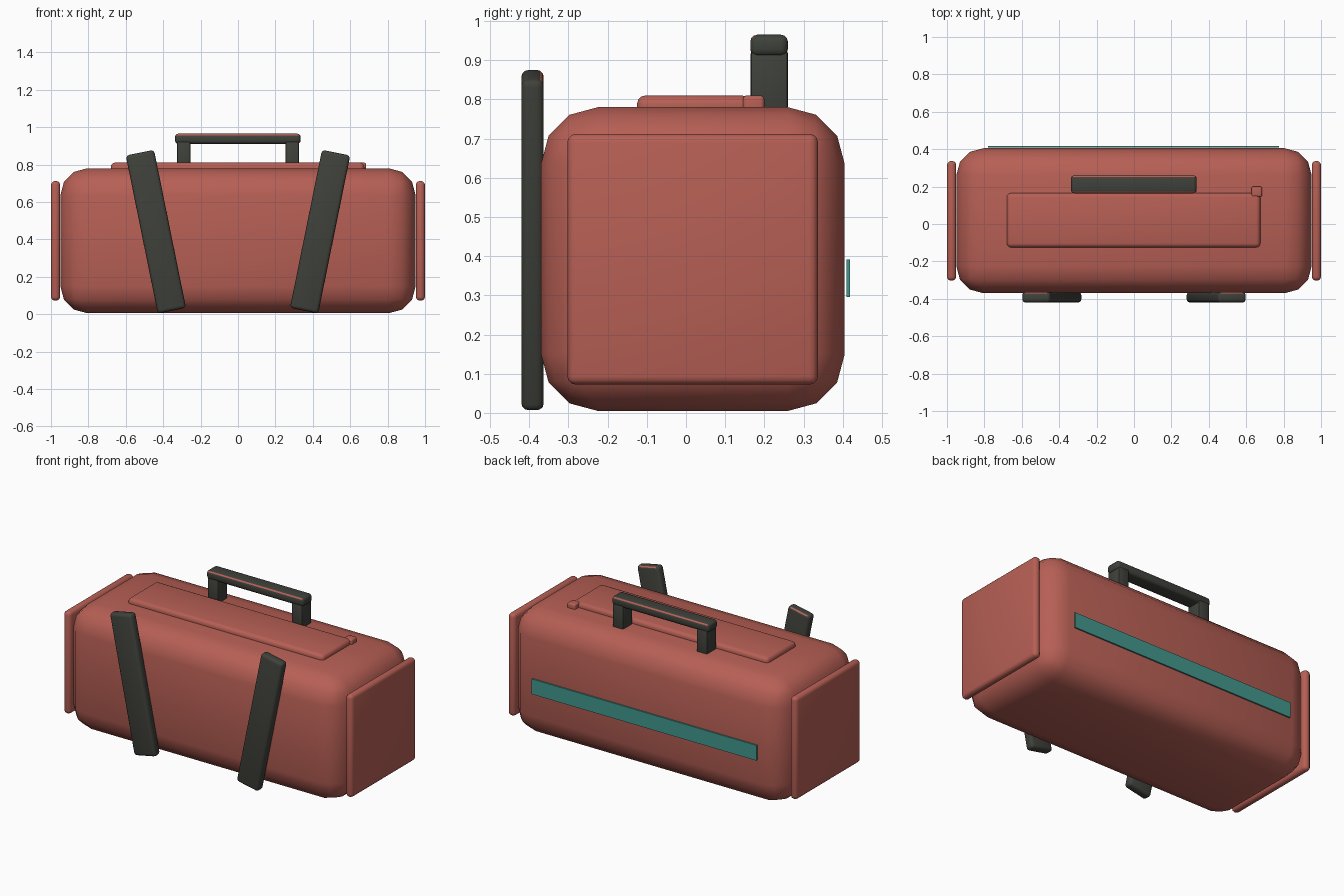
import bpy
from mathutils import Vector, Matrix
from math import radians

if "Cube" in bpy.data.objects:
    bpy.data.objects.remove(bpy.data.objects["Cube"], do_unlink=True)


def material(name, rgb):
    mat = bpy.data.materials.new(name)
    mat.use_nodes = True
    colour = (*rgb, 1)
    mat.diffuse_color = colour
    mat.node_tree.nodes["Principled BSDF"].inputs["Base Color"].default_value = colour
    return mat


red = material("brick red", (0.47, 0.115, 0.09))
dark = material("charcoal", (0.05, 0.053, 0.043))
teal = material("teal", (0.055, 0.31, 0.27))


def block(name, low, high, mats, bevel=0.0, segments=3, tilt=0.0):
    """Rounded box between two corners, tilted about the y axis."""
    low, high = Vector(low), Vector(high)
    bpy.ops.mesh.primitive_cube_add(size=1, location=(low + high) / 2)
    obj = bpy.context.object
    obj.name = name
    obj.data.transform(Matrix.Diagonal((high - low).to_4d()))
    for mat in mats:
        obj.data.materials.append(mat)
    if bevel:
        mod = obj.modifiers.new("rounding", "BEVEL")
        mod.width, mod.segments = bevel, segments
        mod.limit_method = "NONE"
        bpy.ops.object.modifier_apply(modifier=mod.name)
        bpy.ops.object.shade_smooth_by_angle(angle=radians(40))
    obj.rotation_euler.y = tilt
    return obj


# Bag body
block("bag_body", (-0.95, -0.37, 0.005), (0.95, 0.405, 0.78), [red], 0.145)

# Flap and zip pull on top
block("top_flap", (-0.68, -0.125, 0.75), (0.675, 0.165, 0.81), [red], 0.022)
block("zip_pull", (0.628, 0.145, 0.755), (0.685, 0.2, 0.81), [red], 0.01)

# Mirrored end panels, front straps and handle posts
for side, s in (("right", -1), ("left", 1)):
    xs = sorted((s * 0.951, s * 1.0))
    block(side + "_end_panel", (xs[0], -0.303, 0.072), (xs[1], 0.337, 0.712), [red], 0.022)

    x = s * 0.439
    strap = block(side + "_front_strap", (x - 0.077, -0.42, 0.01), (x + 0.077, -0.363, 0.872),
                  [dark, red], 0.018, 3, s * 0.2)
    # Red piping on the upper rear edge
    for face in strap.data.polygons:
        if face.normal.z > 0.5 and face.normal.y > 0.5 and abs(face.normal.x) < 0.1:
            face.material_index = 1

    x = s * 0.29
    block(side + "_handle_post", (x - 0.037, 0.165, 0.75), (x + 0.037, 0.26, 0.925), [dark], 0.008, 2)

# Handle bar with red piping along its upper edges
bar = block("handle_bar", (-0.337, 0.164, 0.91), (0.335, 0.26, 0.965), [dark, red], 0.018)
for face in bar.data.polygons:
    if 0.6 < face.normal.z < 0.8 and abs(face.normal.y) > 0.6:
        face.material_index = 1

# Back stripe
block("back_stripe", (-0.78, 0.409, 0.296), (0.775, 0.418, 0.391), [teal])
